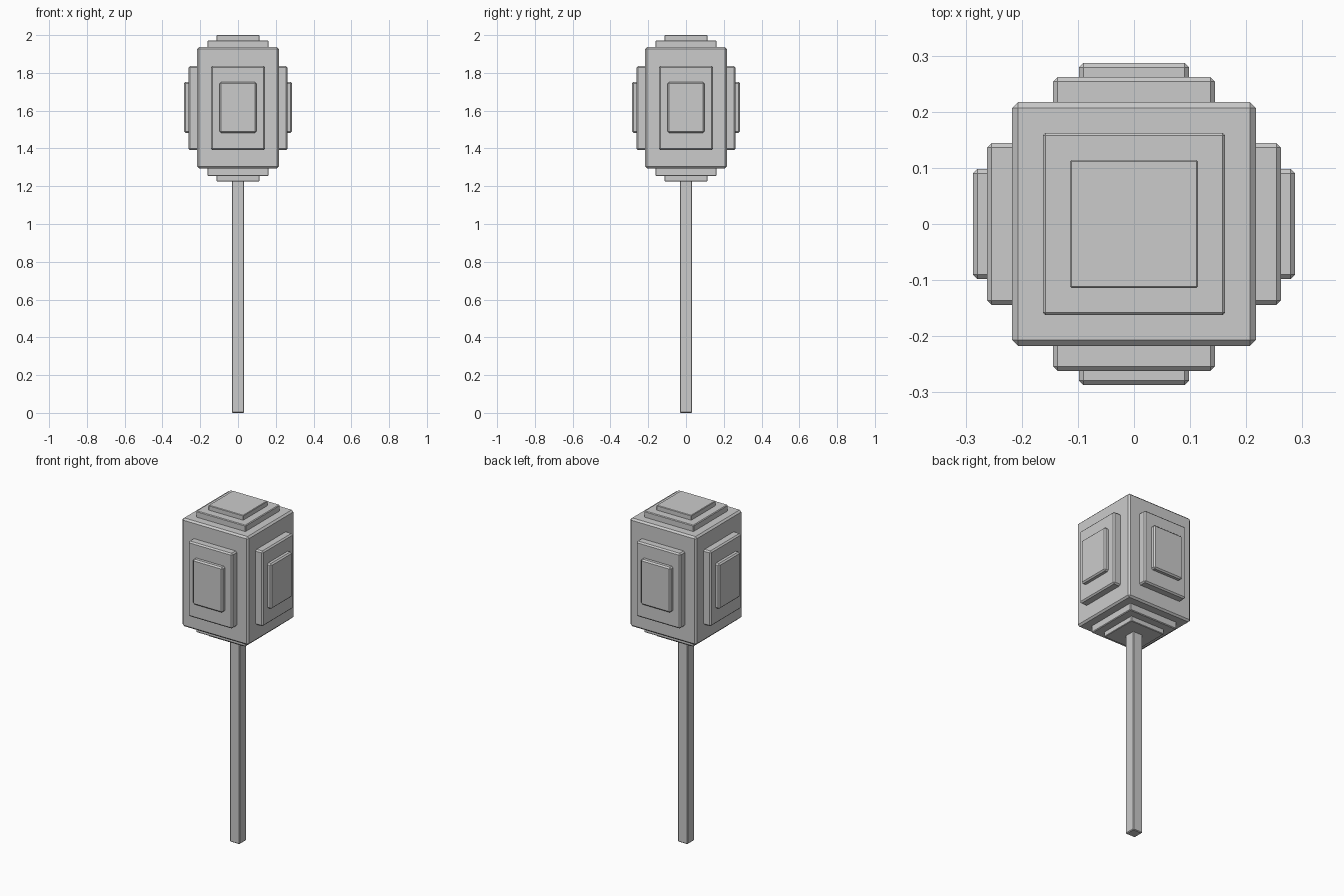
import bpy

cube = bpy.data.objects.get("Cube")
if cube:
    bpy.data.objects.remove(cube, do_unlink=True)

grey = bpy.data.materials.new("plain_grey")
grey.use_nodes = True
grey.diffuse_color = (0.6, 0.6, 0.6, 1)
grey.node_tree.nodes["Principled BSDF"].inputs["Base Color"].default_value = (0.6, 0.6, 0.6, 1)


def block(name, half_x, half_y, bottom, top, bevel):
    """Chamfered box standing on the centre axis."""
    bpy.ops.mesh.primitive_cube_add(size=2, location=(0, 0, (bottom + top) / 2))
    ob = bpy.context.object
    ob.name = name
    ob.scale = (half_x, half_y, (top - bottom) / 2)
    bpy.ops.object.transform_apply(location=False, rotation=False, scale=True)
    ob.data.materials.append(grey)
    mod = ob.modifiers.new("chamfer", "BEVEL")
    mod.width = bevel
    mod.segments = 1
    return ob


# Handle
block("handle", 0.032, 0.032, 0, 1.24, 0.004)

# Head core
block("head_core", 0.217, 0.217, 1.295, 1.936, 0.01)

# Stepped plates: each block runs through the core and shows on both sides
for tier, reach, half, bottom, top in (
    ("outer", 0.262, 0.144, 1.391, 1.836),
    ("inner", 0.287, 0.098, 1.483, 1.751),
):
    block(f"{tier}_side_plates", reach, half, bottom, top, 0.008)
    block(f"{tier}_front_back_plates", half, reach, bottom, top, 0.008)

# Stepped caps above and below the core
block("wide_caps", 0.162, 0.162, 1.254, 1.972, 0.004)
block("narrow_caps", 0.114, 0.114, 1.225, 2.0, 0.003)
